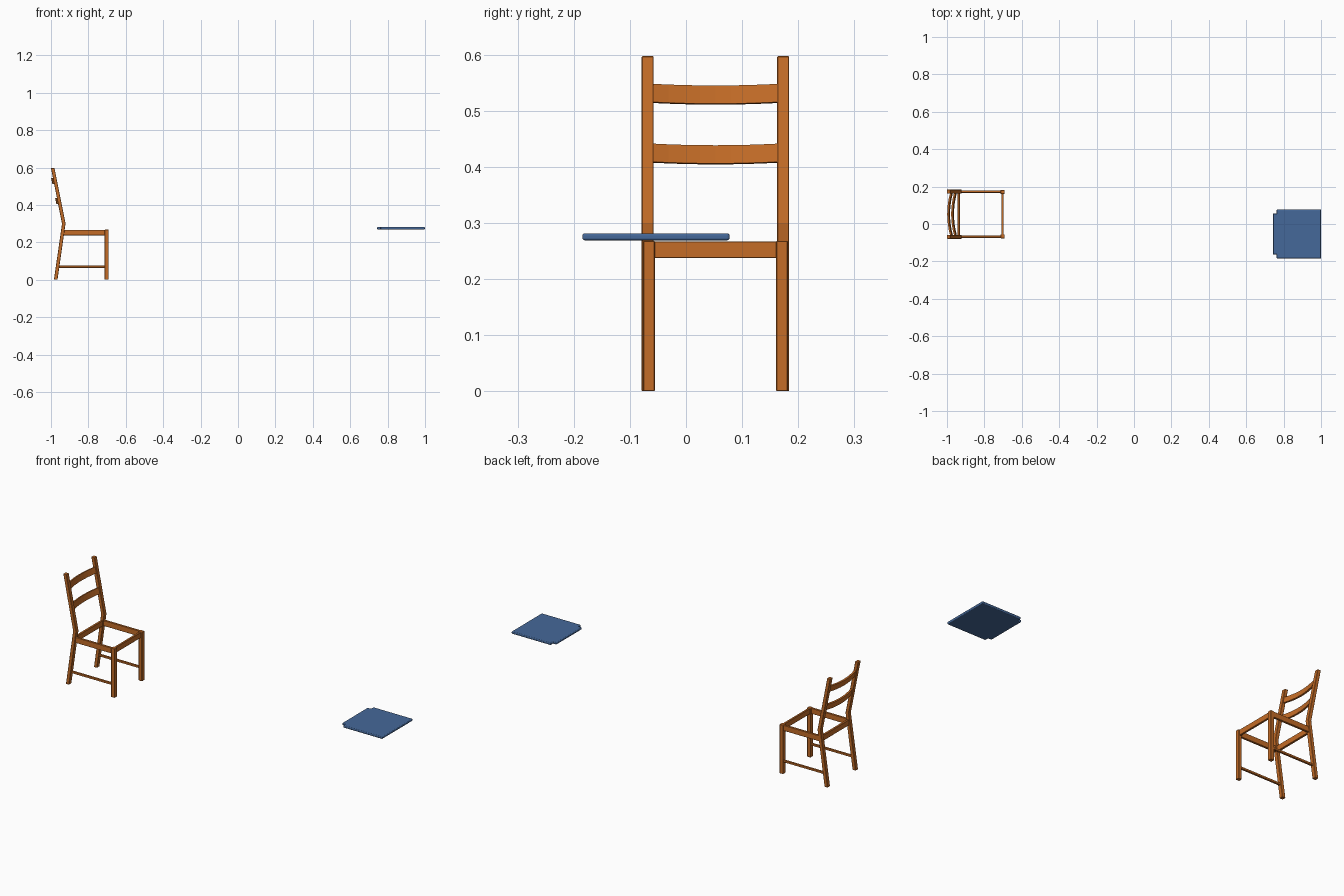
import bpy, bmesh
from mathutils import Vector

if "Cube" in bpy.data.objects:
    bpy.data.objects.remove(bpy.data.objects["Cube"])

CY = 0.0525      # chair centre line in y
SEAT_Y = -0.0535  # loose seat centre line in y


def material(name, color):
    m = bpy.data.materials.new(name)
    m.diffuse_color = (*color, 1)
    m.use_nodes = True
    m.node_tree.nodes["Principled BSDF"].inputs["Base Color"].default_value = m.diffuse_color
    return m


WOOD = material("wood", (0.55, 0.15, 0.02))
BLUE = material("seat_blue", (0.06, 0.14, 0.32))


def finish(name, bm, mat, bevel=0.0, segments=1):
    bmesh.ops.recalc_face_normals(bm, faces=bm.faces)
    me = bpy.data.meshes.new(name)
    bm.to_mesh(me)
    bm.free()
    me.materials.append(mat)
    ob = bpy.data.objects.new(name, me)
    bpy.context.collection.objects.link(ob)
    if bevel:
        mod = ob.modifiers.new("bevel", 'BEVEL')
        mod.width, mod.segments = bevel, segments
        mod.limit_method = 'ANGLE'
    return ob


def prism(name, outline, direction, mat, bevel=0.0, segments=1):
    """Extrude a closed outline of 3D points along a direction."""
    bm = bmesh.new()
    face = bm.faces.new([bm.verts.new(p) for p in outline])
    ext = bmesh.ops.extrude_face_region(bm, geom=[face])
    moved = [g for g in ext["geom"] if isinstance(g, bmesh.types.BMVert)]
    bmesh.ops.translate(bm, verts=moved, vec=Vector(direction))
    return finish(name, bm, mat, bevel, segments)


def box(name, x, y, z, bevel=0.001):
    pts = [(x[0], y[0], z[0]), (x[1], y[0], z[0]), (x[1], y[1], z[0]), (x[0], y[1], z[0])]
    return prism(name, pts, (0, 0, z[1] - z[0]), WOOD, bevel)


# legs, side rails and stretchers on both sides
back_profile = [(-0.984, 0), (-0.965, 0), (-0.922, 0.3), (-0.981, 0.597), (-1.0, 0.597), (-0.941, 0.3)]
for s, side in ((-1, "left"), (1, "right")):
    def span(inner, outer):
        return sorted((CY + s * inner, CY + s * outer))

    y0, y1 = span(0.110, 0.1315)
    prism("back_post_" + side, [(x, y0, z) for x, z in back_profile], (0, y1 - y0, 0), WOOD, 0.0015)
    box("front_leg_" + side, (-0.713, -0.692), span(0.108, 0.129), (0, 0.268), 0.0015)
    box("side_rail_" + side, (-0.938, -0.712), span(0.115, 0.127), (0.237, 0.267))
    box("side_stretcher_" + side, (-0.966, -0.706), span(0.114, 0.125), (0.064, 0.075))

# front and back seat rails
rail_y = (CY - 0.111, CY + 0.111)
box("front_rail", (-0.709, -0.698), rail_y, (0.237, 0.267))
box("back_rail", (-0.943, -0.931), rail_y, (0.237, 0.267))

# bowed back slats, tilted with the posts
up = Vector((-0.195, 0, 0.98))
back = Vector((-0.98, 0, -0.195))
for name, z in (("lower_slat", 0.424), ("upper_slat", 0.5305)):
    mid = Vector((-0.9315 - (z - 0.3) * 0.199, CY, z))
    ts = [-1 + i / 4 for i in range(9)]
    outline = []
    for offset, row in ((-0.0045, ts), (0.0045, ts[::-1])):
        for t in row:
            bow = 0.015 * (1 - t * t) - 0.001 + offset
            outline.append(mid + back * bow + Vector((0, 0.111 * t, 0)) - up * 0.0165)
    prism(name, outline, up * 0.033, WOOD)

# loose seat panel, notched at the rear corners for the posts
half = [(1.0, 0.131), (0.763, 0.131), (0.763, 0.110), (0.743, 0.110)]
outline = [(x, SEAT_Y + y, 0.269) for x, y in half]
outline += [(x, SEAT_Y - y, 0.269) for x, y in half[::-1]]
prism("seat", outline, (0, 0, 0.0125), BLUE, 0.004, 3)
